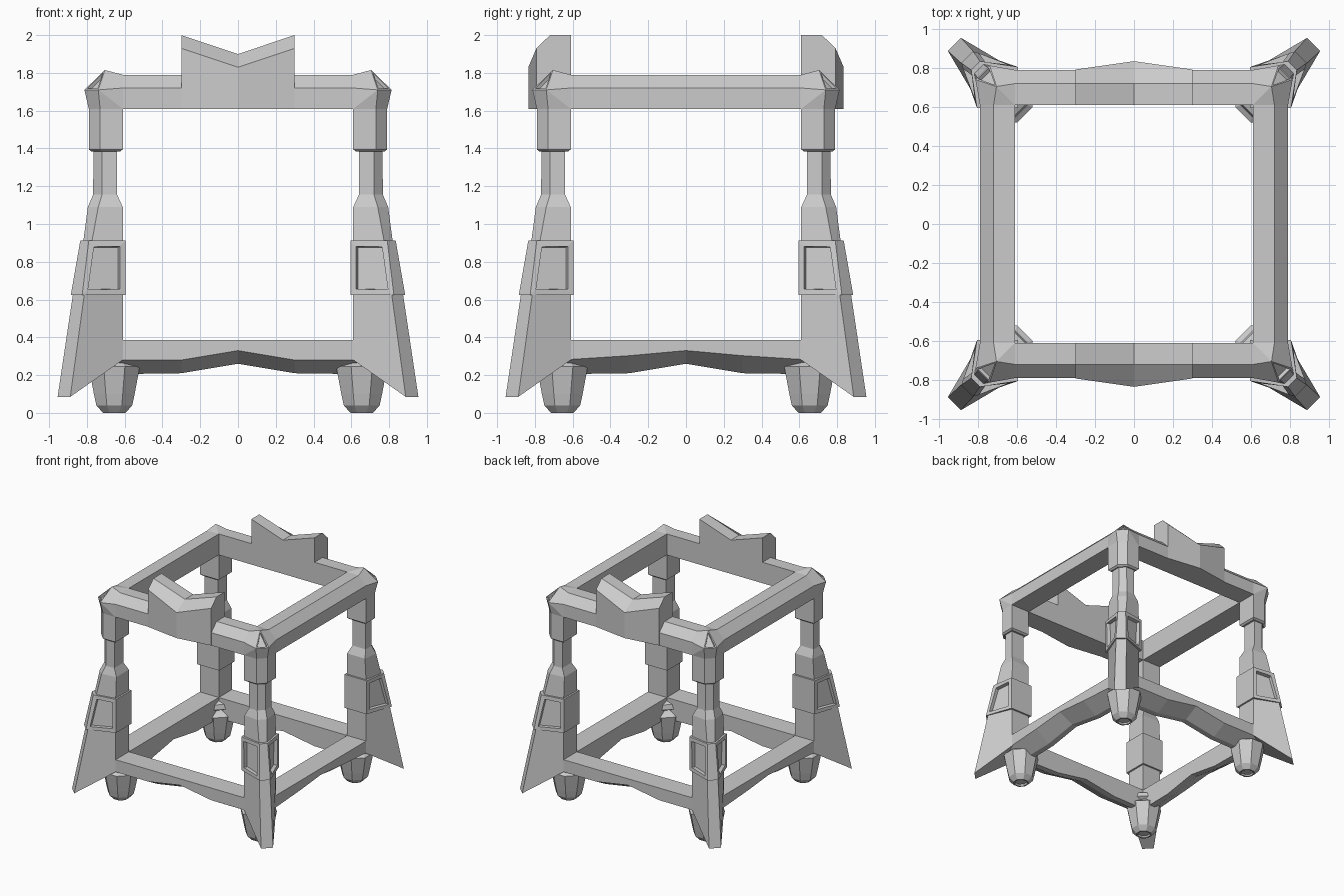
import bpy, bmesh, math
from mathutils import Vector

if "Cube" in bpy.data.objects:
    bpy.data.objects.remove(bpy.data.objects["Cube"])

grey = bpy.data.materials.new("light_grey")
grey.use_nodes = True
grey.diffuse_color = (0.6, 0.6, 0.6, 1)
grey.node_tree.nodes["Principled BSDF"].inputs["Base Color"].default_value = (0.6, 0.6, 0.6, 1)


def finish(name, bm, mirror):
    """Turn a bmesh into a flat-shaded object mirrored over the given axes."""
    bmesh.ops.recalc_face_normals(bm, faces=bm.faces)
    mesh = bpy.data.meshes.new(name)
    bm.to_mesh(mesh)
    bm.free()
    mesh.materials.append(grey)
    ob = bpy.data.objects.new(name, mesh)
    bpy.context.collection.objects.link(ob)
    mod = ob.modifiers.new("mirror", 'MIRROR')
    mod.use_axis = ["x" in mirror, "y" in mirror, False]
    mod.use_mirror_merge = False
    return ob


def loft(rings):
    """Skin a list of equal-length point rings and cap the ends."""
    bm = bmesh.new()
    rows = [[bm.verts.new(p) for p in ring] for ring in rings]
    n = len(rows[0])
    for a, b in zip(rows, rows[1:]):
        for i in range(n):
            j = (i + 1) % n
            bm.faces.new((a[i], a[j], b[j], b[i]))
    bm.faces.new(rows[0])
    bm.faces.new(rows[-1])
    bmesh.ops.recalc_face_normals(bm, faces=bm.faces)
    return bm


def recess(bm, faces, margin, depth):
    """Sink a panel into each face."""
    bmesh.ops.inset_individual(bm, faces=faces, thickness=margin)
    bmesh.ops.inset_individual(bm, faces=faces, thickness=0.004, depth=-depth)


def corner_ring(inner, side, near, far, z):
    """Square post section whose outer corner is cut on the diagonal."""
    return [(inner, inner, z), (inner, side, z), (near, far, z),
            (far, near, z), (side, inner, z)]


def beam(name, stations, along_x):
    """Loft (position, section) stations along x, or along y for the sides."""
    rings = [[(t, d, z) if along_x else (d, t, z) for d, z in sec]
             for t, sec in stations]
    return finish(name, loft(rings), "y" if along_x else "x")


IN, OUT, CH = 0.61, 0.79, 0.72
END = 0.66


# Upper rails
def upper(out, shoulder, top):
    return [(IN, 1.61), (out, 1.61), (out, shoulder), (CH, top), (IN, top)]


rail = upper(OUT, 1.72, 1.79)
for name, along_x in (("upper_end_rail", True), ("upper_side_rail", False)):
    beam(name, [(-END, rail), (END, rail)], along_x)

# Notched crest on the front and back rails
tip = upper(OUT + 0.002, 1.93, 2.0)
beam("crest", [(-0.3, tip), (0, upper(0.835, 1.83, 1.90)), (0.3, tip)], True)


# Lower rails, arched underneath
def lower(edge, bottom):
    return [(IN, 0.385), (OUT, 0.385), (OUT, edge), (END, bottom), (IN, bottom)]


for name, along_x, kink in (("lower_end_rail", True, 0.28),
                            ("lower_side_rail", False, 0.303)):
    end, bend = lower(0.28, 0.205), lower(kink, 0.21)
    beam(name, [(-END, end), (-0.3, bend), (0, lower(0.33, 0.26)),
                (0.3, bend), (END, end)], along_x)

# Upper bracket below each corner
finish("upper_bracket", loft([corner_ring(0.625, 0.775, 0.722, 0.775, 1.383),
                              corner_ring(IN, OUT, 0.73, OUT, 1.395),
                              corner_ring(IN, OUT, 0.73, OUT, 1.62)]), "xy")

# Slim post widening into the leg
finish("post", loft([corner_ring(IN, OUT, 0.775, 0.82, 0.9),
                     corner_ring(IN, OUT - 0.01, 0.74, 0.795, 1.09),
                     corner_ring(0.64, 0.765, 0.72, 0.767, 1.155),
                     corner_ring(0.64, 0.765, 0.72, 0.765, 1.4)]), "xy")

# Collar with a sunken window on its two outward faces
bm = loft([corner_ring(0.595, 0.805, 0.825, 0.885, 0.625),
           corner_ring(0.595, 0.805, 0.79, 0.835, 0.912)])
windows = [f for f in bm.faces if abs(f.normal.z) < 0.5
           and max(f.normal.x, f.normal.y) > 0.85]
recess(bm, windows, 0.043, 0.03)
finish("collar", bm, "xy")

# Splayed fin leg with a sloping underside
foot_ring = [(IN, IN, 0.21), (IN, OUT, 0.28), (0.888, 0.955, 0.085),
             (0.955, 0.888, 0.085), (OUT, IN, 0.28)]
finish("fin_leg", loft([foot_ring, corner_ring(IN, OUT, 0.812, 0.872, 0.64)]), "xy")

# Corner cap with a triangular recess
bm = bmesh.new()
points = corner_ring(IN, OUT, 0.73, OUT, 1.61)
points += corner_ring(IN, OUT, 0.74, 0.813, 1.71)[1:]
points += [(IN, OUT, 1.72), (OUT, IN, 1.72), (IN, CH, 1.79), (CH, IN, 1.79),
           (IN, IN, 1.79), (0.705, 0.705, 1.815)]
for p in points:
    bm.verts.new(p)
hull = bmesh.ops.convex_hull(bm, input=bm.verts[:])
loose = [v for v in bm.verts if not v.link_faces]
bmesh.ops.delete(bm, geom=loose, context='VERTS')
bmesh.ops.recalc_face_normals(bm, faces=bm.faces)
bm.normal_update()
slant = [f for f in bm.faces if 0.3 < f.normal.z < 0.95 and f.normal.x > 0.2
         and abs(f.normal.x - f.normal.y) < 0.05]
recess(bm, slant, 0.016, 0.02)
finish("corner_cap", bm, "xy")

# Eight-sided feet with a ringed top
profile = [(0.06, 0), (0.095, 0.04), (0.108, 0.1), (0.135, 0.245), (0.1, 0.27),
           (0.085, 0.285), (0.11, 0.3), (0.1, 0.34), (0.06, 0.36)]
rings = []
for apothem, z in profile:
    r = apothem / math.cos(math.pi / 8)
    rings.append([(0.655 + r * math.cos((k + 0.5) * math.pi / 4),
                   0.655 + r * math.sin((k + 0.5) * math.pi / 4), z)
                  for k in range(8)])
bm = loft(rings)
base = [f for f in bm.faces if f.normal.z < -0.99 and f.calc_center_median().z < 0.01]
recess(bm, base, 0.012, 0.015)
finish("foot", bm, "xy")
